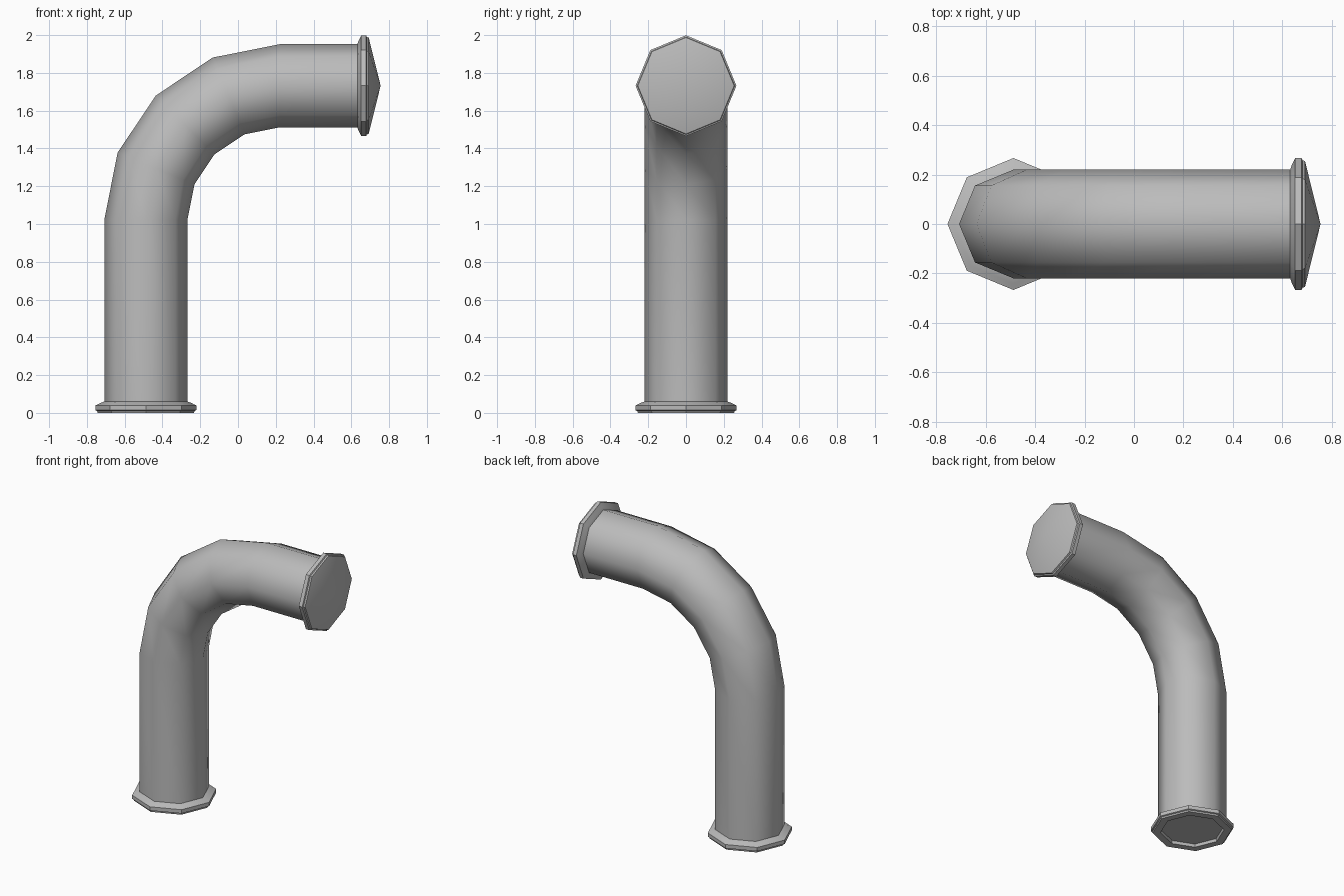
import bpy, bmesh, math
from mathutils import Vector

if "Cube" in bpy.data.objects:
    bpy.data.objects.remove(bpy.data.objects["Cube"])

SIDES, PIPE_R, BEND_R = 8, 0.22, 0.71
LEG_X, ARM_Z = -0.488, 1.732
BEND_X, BEND_Z = LEG_X + BEND_R, ARM_Z - BEND_R

metal = bpy.data.materials.new("grey metal")
metal.use_nodes = True
grey = (0.5, 0.5, 0.5, 1)
metal.diffuse_color = grey
metal.node_tree.nodes["Principled BSDF"].inputs["Base Color"].default_value = grey


def loft(name, rings, smooth_angle):
    """Skin octagonal rings (x, z, tilt, radius); zero radius makes a point."""
    bm = bmesh.new()
    loops = []
    for x, z, tilt, r in rings:
        across = Vector((-math.cos(tilt), 0, math.sin(tilt)))
        centre = Vector((x, 0, z))
        count = SIDES if r else 1
        loops.append([bm.verts.new(centre + r * (
            across * math.cos(math.tau * i / SIDES)
            + Vector((0, math.sin(math.tau * i / SIDES), 0)))) for i in range(count)])
    for a, b in zip(loops, loops[1:]):
        for i in range(SIDES):
            j = (i + 1) % SIDES
            corners = [a[i % len(a)], a[j % len(a)], b[j % len(b)], b[i % len(b)]]
            bm.faces.new(list(dict.fromkeys(corners)))
    bmesh.ops.recalc_face_normals(bm, faces=bm.faces)
    mesh = bpy.data.meshes.new(name)
    bm.to_mesh(mesh)
    bm.free()
    mesh.materials.append(metal)
    obj = bpy.data.objects.new(name, mesh)
    bpy.context.collection.objects.link(obj)
    bpy.ops.object.select_all(action="DESELECT")
    obj.select_set(True)
    bpy.context.view_layer.objects.active = obj
    bpy.ops.object.shade_smooth_by_angle(angle=math.radians(smooth_angle))
    return obj


# Bent pipe: straight leg, four-step elbow, straight arm
path = [(LEG_X, 0.02, 0, PIPE_R)]
for step in range(5):
    a = math.radians(22.5 * step)
    path.append((BEND_X - BEND_R * math.cos(a), BEND_Z + BEND_R * math.sin(a), a, PIPE_R))
path.append((0.66, ARM_Z, math.pi / 2, PIPE_R))
loft("bent_pipe", path, 50)

# Flange profile: (distance from outer face, radius)
profile = [(0.06, PIPE_R), (0.053, 0.24), (0.045, 0.255), (0.04, 0.267),
           (0.014, 0.267), (0.01, 0.258), (0, 0.255)]

# Bottom flange with a shallow recessed plug
loft("base_flange", [(LEG_X, d, 0, r) for d, r in profile]
     + [(LEG_X, 0, 0, 0.205), (LEG_X, 0.02, 0, 0.2), (LEG_X, 0.02, 0, 0)], 30)

# End flange closed by a low pointed cap
tip = 0.692
loft("end_flange", [(tip - d, ARM_Z, math.pi / 2, r) for d, r in profile]
     + [(0.755, ARM_Z, math.pi / 2, 0)], 30)
